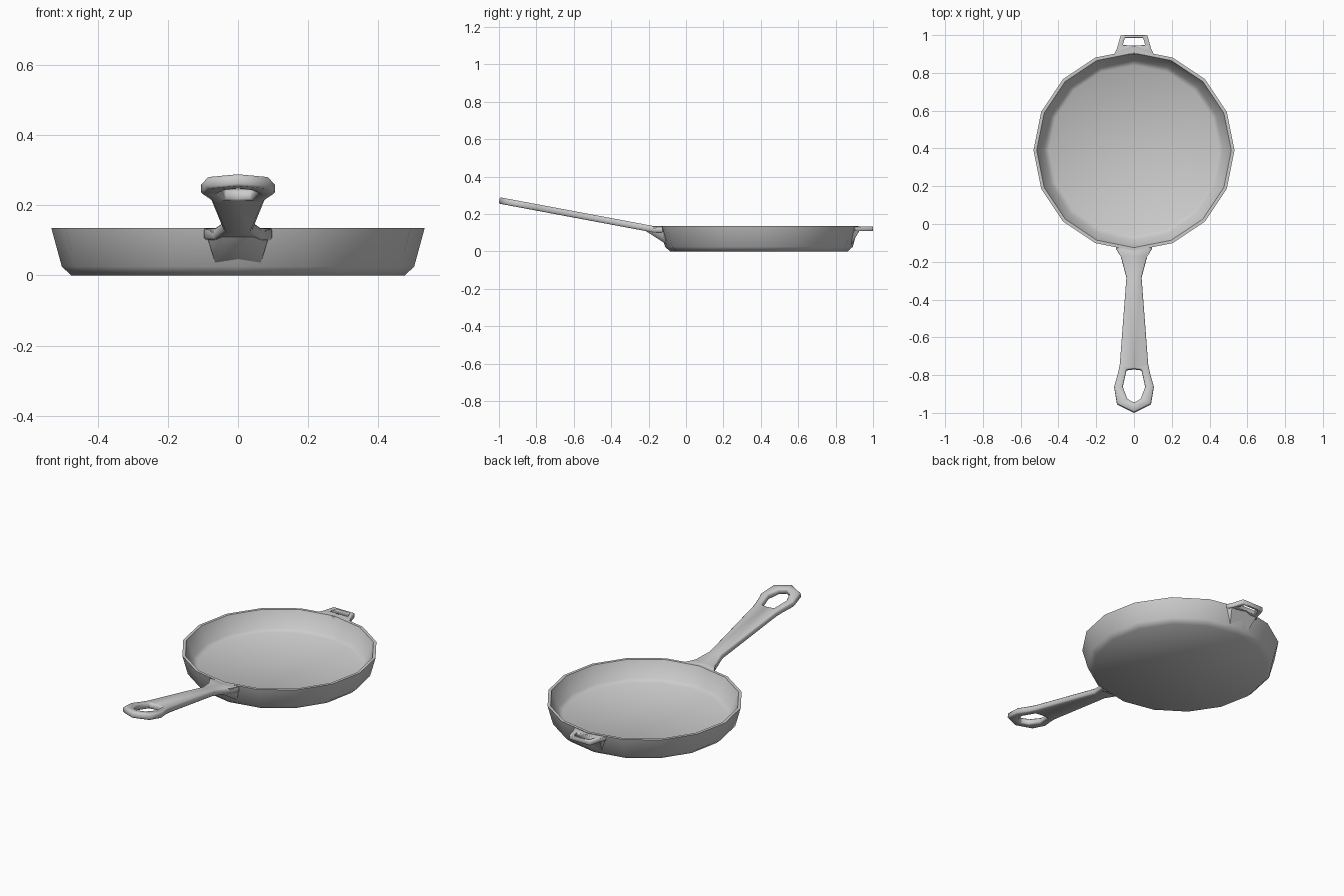
import bpy
import bmesh
from math import cos, sin, radians, tau

cube = bpy.data.objects.get("Cube")
if cube:
    bpy.data.objects.remove(cube, do_unlink=True)

iron = bpy.data.materials.new("plain_grey_iron")
iron.use_nodes = True
iron.diffuse_color = (0.6, 0.6, 0.6, 1)
iron.node_tree.nodes["Principled BSDF"].inputs["Base Color"].default_value = iron.diffuse_color

CENTRE_Y = 0.39
SIDES = 16


def finish(bm, name, angle, modifiers=()):
    """Turn a bmesh into a grey object, apply modifiers and smooth it."""
    bmesh.ops.recalc_face_normals(bm, faces=bm.faces)
    mesh = bpy.data.meshes.new(name)
    bm.to_mesh(mesh)
    bm.free()
    mesh.materials.append(iron)
    obj = bpy.data.objects.new(name, mesh)
    bpy.context.collection.objects.link(obj)
    bpy.ops.object.select_all(action="DESELECT")
    obj.select_set(True)
    bpy.context.view_layer.objects.active = obj
    for kind, settings in modifiers:
        mod = obj.modifiers.new(kind.title(), kind)
        for key, value in settings.items():
            setattr(mod, key, value)
        bpy.ops.object.modifier_apply(modifier=mod.name)
    bpy.ops.object.shade_smooth_by_angle(angle=radians(angle))
    return obj


def plate(name, outer, inner, height, thickness, bevel):
    """Mirrored strip between an outer and inner outline, given thickness."""
    bm = bmesh.new()
    rows = [[bm.verts.new((x, y, height(y))) for x, y in line] for line in (outer, inner)]
    for i in range(len(outer) - 1):
        quad = [rows[0][i], rows[0][i + 1], rows[1][i + 1], rows[1][i]]
        bm.faces.new(quad)
    bmesh.ops.recalc_face_normals(bm, faces=bm.faces)
    bm.normal_update()
    # make the top side face upwards so thickness grows downwards
    down = bm.faces[:][0].normal.z < 0
    return finish(bm, name, 50, (
        ("MIRROR", {"use_clip": True, "merge_threshold": 0.001}),
        ("SOLIDIFY", {"thickness": thickness, "offset": 1 if down else -1}),
        ("BEVEL", {"width": bevel, "segments": 1, "limit_method": "ANGLE",
                   "angle_limit": radians(60)}),
    ))


def bracket(name, half):
    """Convex support under a handle, from points on its +x side."""
    bm = bmesh.new()
    for x, y, z in half:
        for side in (1, -1):
            bm.verts.new((x * side, y, z))
    bmesh.ops.convex_hull(bm, input=bm.verts)
    return finish(bm, name, 50)


# Pan body: outside, rim and inside as one turned profile
profile = [(0.475, 0), (0.502, 0.025), (0.532, 0.135), (0.515, 0.135), (0.475, 0.04), (0.45, 0.025)]
bm = bmesh.new()
rings = [[bm.verts.new((r * cos(tau * i / SIDES), CENTRE_Y + r * sin(tau * i / SIDES), z))
          for i in range(SIDES)] for r, z in profile]
for a, b in zip(rings, rings[1:]):
    for i in range(SIDES):
        j = (i + 1) % SIDES
        bm.faces.new((a[i], a[j], b[j], b[i]))
bm.faces.new(rings[0][::-1])
bm.faces.new(rings[-1])
finish(bm, "pan_body", 60)

# Long rising handle with a hanging hole
handle_outer = [(0.1, -0.125), (0.07, -0.17), (0.04, -0.28), (0.075, -0.74),
                (0.105, -0.86), (0.09, -0.95), (0, -0.995)]
handle_inner = [(0, -0.125), (0, -0.17), (0, -0.28), (0, -0.765),
                (0.06, -0.86), (0.035, -0.925), (0, -0.945)]
# small flat edge at the front of the hole
handle_outer.insert(4, (0.085, -0.79))
handle_inner.insert(4, (0.04, -0.77))
plate("long_handle", handle_outer, handle_inner,
      lambda y: 0.135 + max(0, -0.17 - y) * 0.187, 0.034, 0.006)

# Flared root joining the handle to the wall
bracket("handle_root", [(0.095, -0.127, 0.133), (0.045, -0.22, 0.135), (0.045, -0.22, 0.112),
                        (0.08, -0.13, 0.085), (0.065, -0.1, 0.035)])

# Small helper loop at the back
plate("rear_loop",
      [(0.105, 0.9), (0.09, 0.93), (0.07, 1.0), (0, 1.0)],
      [(0, 0.945), (0.06, 0.947), (0.048, 0.985), (0, 0.985)],
      lambda y: 0.134, 0.026, 0.003)
bracket("rear_loop_root", [(0.105, 0.9, 0.132), (0.085, 0.94, 0.132), (0.085, 0.925, 0.108),
                           (0.08, 0.905, 0.1), (0.06, 0.88, 0.03)])
